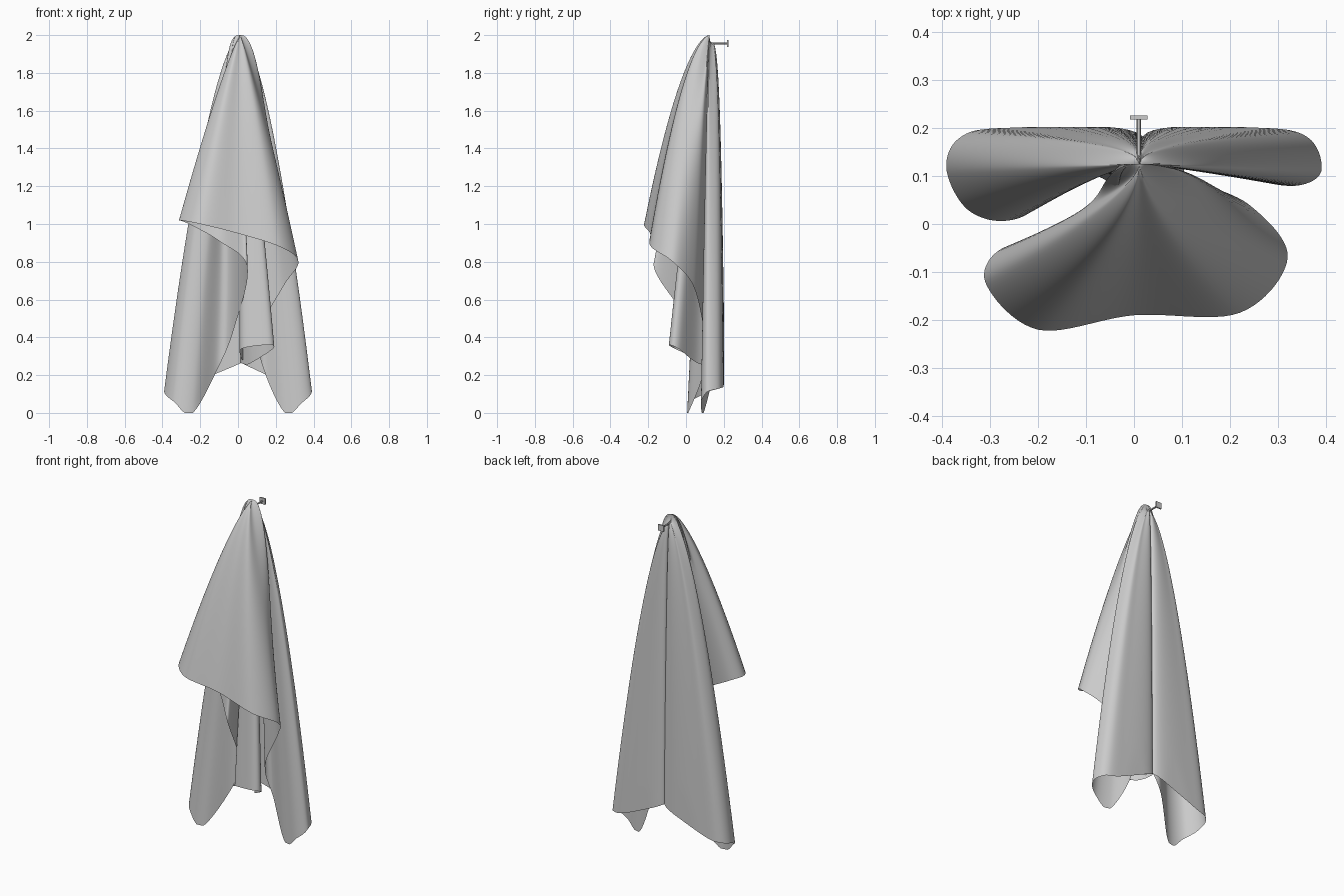
import bpy, math
from mathutils import Vector

if "Cube" in bpy.data.objects:
    bpy.data.objects.remove(bpy.data.objects["Cube"])


def zone(ex, ey, top, *pts, neck=0):
    """Hem points that share one strand shape (sideways and depth exponents, top height, neck shift)."""
    return [Vector((*p, ex, ey, top, neck)) for p in pts]


def back_panel(side):
    """Panel flat against the wall, from the centre crease to the outer fold."""
    return (zone(.62, .28, 1.96, (.017 + side * .01, .19, .26), (side * .27, .2, .15), (side * .365, .178, .13))
            + zone(.6, .6, 2, (side * .39, .11, .11)))


# Hem of the cloth, running once around the hanging point
left_corner = zone(.61, .8, 2, (-.34, .025, .06), (-.24, .012, 0))
left_valley = zone(.8, .8, 2, (-.1, .1, .25), (-.02, .04, .45), (.05, -.17, .77), (-.1, -.06, .91), neck=-.06)
front_flap = zone(.84, .58, 2, (-.26, -.045, 1), (-.31, -.12, 1.02), (-.2, -.22, 1),
                  (0, -.19, .95), (.22, -.185, .88), (.32, -.07, .8))
right_valley = zone(.7, .75, 2, (.24, .04, .67), (.11, .1, .42), (.14, .14, .22), neck=.045)
right_corner = zone(.59, .7, 2, (.25, .093, 0), (.34, .08, .055))
inner_pleat = zone(.75, .75, 1.9, (.06, .07, .26), (.185, -.04, .34), (.16, -.09, .36),
                   (.02, -.06, .34), (.015, .06, .29))
hem = (back_panel(-1) + left_corner + left_valley + front_flap + right_valley
       + right_corner + back_panel(1)[::-1] + inner_pleat)


def smooth_between(a, b, c, d, t):
    return 0.5 * (2 * b + (c - a) * t + (2 * a - 5 * b + 4 * c - d) * t * t + (3 * b - a - 3 * c + d) * t ** 3)


# Cloth: every hem point is joined to the hanging point by a curved strand
SUB, ROWS = 11, 64
n = len(hem)
loop = [smooth_between(hem[i - 1], hem[i], hem[(i + 1) % n], hem[(i + 2) % n], k / SUB)
        for i in range(n) for k in range(SUB)]
m = len(loop)
AX, AY = .012, .125
verts, faces = [], []
for r in range(ROWS + 1):
    t = (r / ROWS) ** 1.9
    for x, y, z, ex, ey, top, neck in loop:
        verts.append((AX + (x - AX) * t ** ex + neck * 2 * t ** .3 * (1 - t) ** 2,
                      min(.202, AY + (y - AY) * t ** ey),
                      max(0, min(2, top) + (z - top) * t)))
for r in range(ROWS):
    for c in range(m):
        d = (c + 1) % m
        faces.append((r * m + c, (r + 1) * m + c, (r + 1) * m + d, r * m + d))
me = bpy.data.meshes.new("hanging_cloth")
me.from_pydata(verts, [], faces)
me.update()
me.shade_smooth()
cloth = bpy.data.objects.new("hanging_cloth", me)
bpy.context.collection.objects.link(cloth)


# Nail: shaft and square head pointing at the back
def rod(name, sides, radius, y0, y1):
    bpy.ops.mesh.primitive_cylinder_add(vertices=sides, radius=radius, depth=y1 - y0,
                                        location=(.01, (y0 + y1) / 2, 1.955), rotation=(math.pi / 2, 0, 0))
    bpy.context.object.name = name
    bpy.ops.object.shade_smooth_by_angle()
    return bpy.context.object


rod("nail_shaft", 12, .005, .13, .22)
rod("nail_head", 4, .026, .218, .226).rotation_euler = (math.pi / 2, math.pi / 4, 0)
